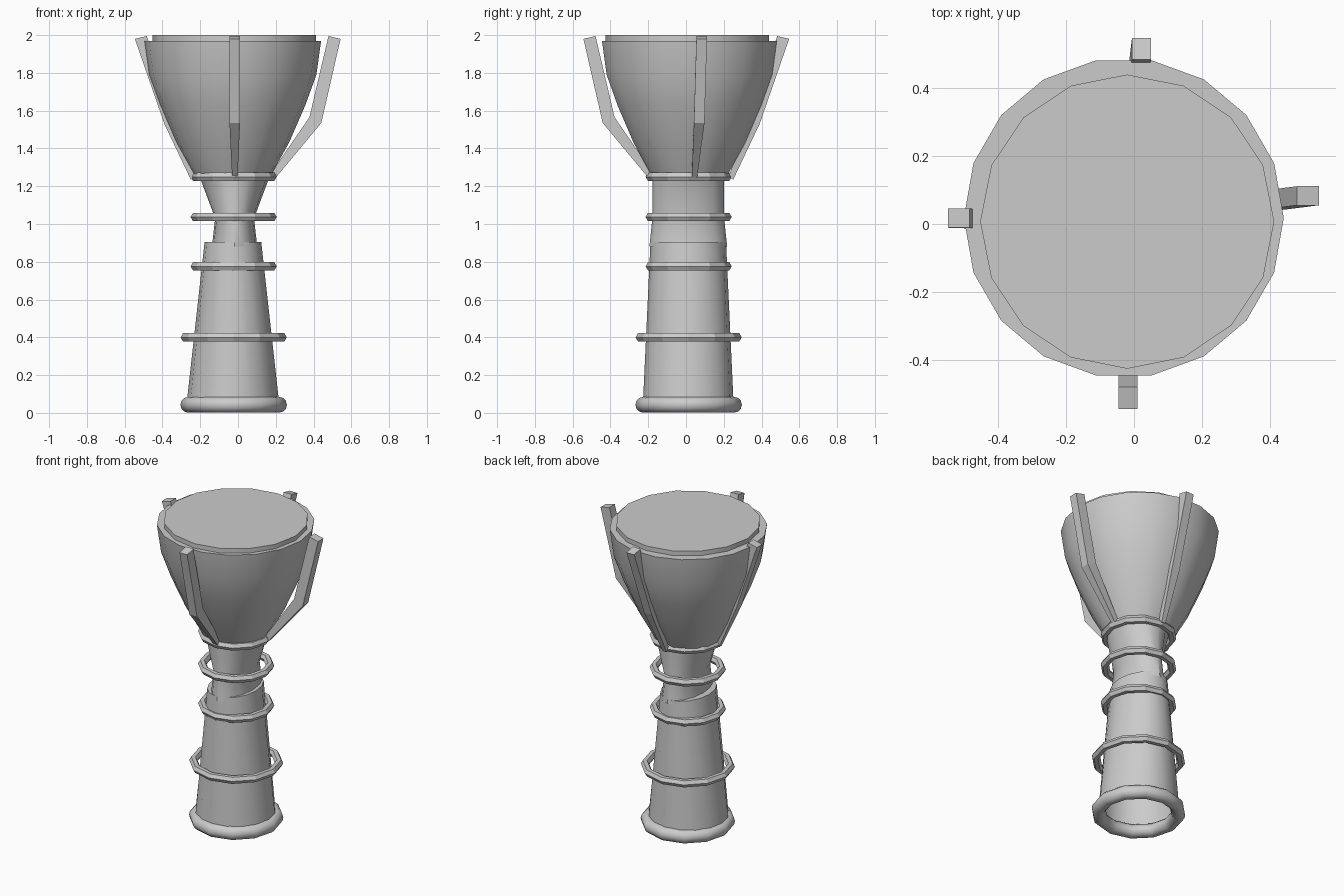
import bpy, bmesh, math
from mathutils import Vector

if "Cube" in bpy.data.objects:
    bpy.data.objects.remove(bpy.data.objects["Cube"])


def make(name, bm, angle=None):
    bmesh.ops.recalc_face_normals(bm, faces=bm.faces)
    me = bpy.data.meshes.new(name)
    bm.to_mesh(me)
    bm.free()
    ob = bpy.data.objects.new(name, me)
    bpy.context.collection.objects.link(ob)
    if angle:
        bpy.ops.object.select_all(action='DESELECT')
        ob.select_set(True)
        bpy.context.view_layer.objects.active = ob
        bpy.ops.object.shade_smooth_by_angle(angle=math.radians(angle))
    return ob


def bridge(bm, a, b):
    n = len(a)
    for i in range(n):
        bm.faces.new((a[i], a[(i + 1) % n], b[(i + 1) % n], b[i]))


def loft(name, centre, sections, sides, cap_top=True):
    """Stack elliptical sections (rx, ry, z), bottom left open."""
    bm = bmesh.new()
    loops = [[bm.verts.new((centre[0] + rx * math.cos(2 * math.pi * i / sides),
                            centre[1] + ry * math.sin(2 * math.pi * i / sides), z))
              for i in range(sides)] for rx, ry, z in sections]
    for a, b in zip(loops, loops[1:]):
        bridge(bm, a, b)
    if cap_top:
        bm.faces.new(loops[0])
    return make(name, bm, 35)


def ring(name, centre, z, outer, r, minor, smooth=None, major=12):
    bm = bmesh.new()
    loops = []
    for i in range(major):
        a = 2 * math.pi * i / major
        loop = []
        for j in range(minor):
            b = 2 * math.pi * j / minor
            d = outer - r + r * math.cos(b)
            loop.append(bm.verts.new((centre[0] + d * math.cos(a),
                                      centre[1] + d * math.sin(a), z + r * math.sin(b))))
        loops.append(loop)
    for i in range(major):
        bridge(bm, loops[i], loops[(i + 1) % major])
    return make(name, bm, smooth)


def peg(name, angle, profile, shifts):
    """Bent square bar; profile rows: inner r, inner z, outer r, outer z, half width."""
    a = math.radians(angle)
    out = Vector((math.cos(a), math.sin(a), 0))
    side = Vector((-math.sin(a), math.cos(a), 0))
    bm = bmesh.new()
    loops = []
    for (ri, zi, ro, zo, w), s in zip(profile, shifts):
        loops.append([bm.verts.new(out * r + side * (s + t) + Vector((0, 0, z)))
                      for r, z, t in ((ri, zi, -w), (ro, zo, -w), (ro, zo, w), (ri, zi, w))])
    for p, q in zip(loops, loops[1:]):
        bridge(bm, p, q)
    bm.faces.new(loops[0])
    bm.faces.new(loops[-1])
    return make(name, bm)


# Bowl and drum skin
bowl = [(.47, 1.97), (.445, 1.79), (.387, 1.63), (.3, 1.43), (.2, 1.25)]
loft("bowl", (-.03, .018), [(r, r, z) for r, z in bowl], 18)
loft("drum_skin", (-.02, .007), [(.432, .432, 2.0), (.432, .432, 1.84)], 16)

# Pinched neck and flared foot, open underneath
loft("neck", (-.018, .012), [(.185, .19, 1.25), (.103, .19, 1.03), (.12, .206, .88)], 16, False)
loft("foot", (-.027, .012), [(.15, .2, .905), (.245, .24, .05)], 16)

# Rings
C = (-.023, .014)
for i, (z, outer) in enumerate([(1.25, .228), (1.037, .228), (.776, .228), (.4, .281)]):
    ring(f"ring_{i + 1}", C, z, outer, .025, 6)
ring("base_ring", C, .043, .282, .042, 12, 35)

# Four tuning pegs: two stand off the bowl, two hug it
standing = [(.479, 1.995, .543, 1.98, .028), (.378, 1.565, .441, 1.535, .028),
            (.175, 1.27, .2, 1.245, .014)]
hugging = [(.483, 1.995, .546, 1.98, .028), (.335, 1.555, .39, 1.53, .028),
           (.225, 1.25, .25, 1.235, .014)]
peg("peg_right", 0, standing, (.083, .07, .045))
peg("peg_front", -90, standing, (-.017, -.017, -.017))
peg("peg_left", 180, hugging, (-.017, -.012, 0))
peg("peg_back", 90, hugging, (-.022, -.003, .02))
